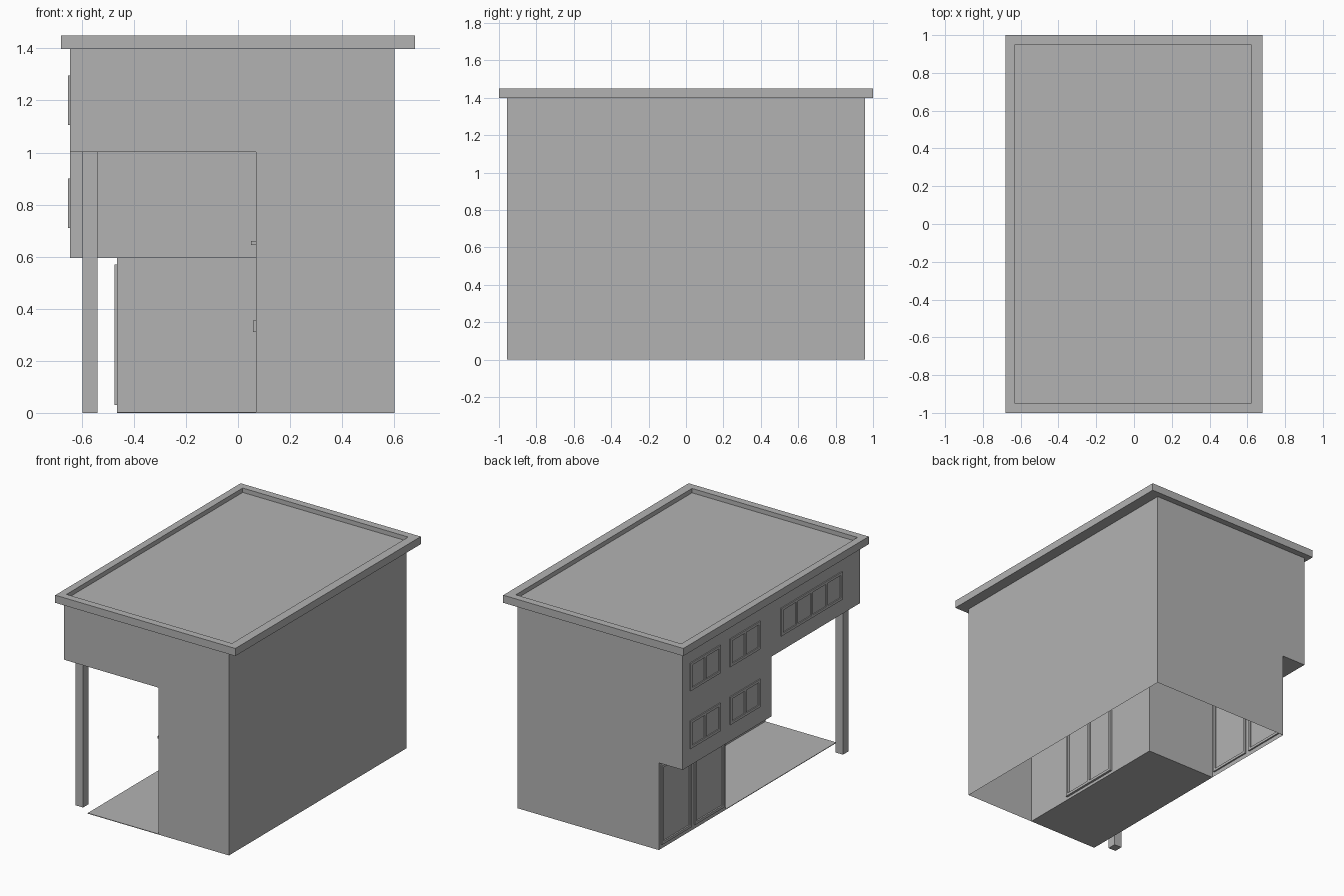
import bpy, bmesh
from mathutils import Matrix

if "Cube" in bpy.data.objects:
    bpy.data.objects.remove(bpy.data.objects["Cube"])

grey = bpy.data.materials.new("mid_grey")
grey.diffuse_color = (.45, .45, .45, 1)
grey.use_nodes = True
grey.node_tree.nodes["Principled BSDF"].inputs["Base Color"].default_value = grey.diffuse_color


def finish(bm, name):
    bmesh.ops.recalc_face_normals(bm, faces=bm.faces)
    me = bpy.data.meshes.new(name)
    bm.to_mesh(me)
    bm.free()
    me.materials.append(grey)
    ob = bpy.data.objects.new(name, me)
    bpy.context.collection.objects.link(ob)
    return ob


def add_box(bm, x0, x1, y0, y1, z0, z1):
    m = (Matrix.Translation(((x0 + x1) / 2, (y0 + y1) / 2, (z0 + z1) / 2))
         @ Matrix.Diagonal((x1 - x0, y1 - y0, z1 - z0, 1)))
    return bmesh.ops.create_cube(bm, size=1, matrix=m)["verts"]


def box(name, *ext):
    bm = bmesh.new()
    add_box(bm, *ext)
    return finish(bm, name)


def window(name, x0, x1, y0, y1, z0, z1, panes, t=0.018):
    """Frame on a wall facing x: sill, head and panes+1 posts."""
    bm = bmesh.new()
    add_box(bm, x0, x1, y0, y1, z0, z0 + t)
    add_box(bm, x0, x1, y0, y1, z1 - t, z1)
    for i in range(panes + 1):
        y = y0 + (y1 - y0 - t) * i / panes
        add_box(bm, x0, x1, y, y + t, z0 + t, z1 - t)
    return finish(bm, name)


# Building shell: outer faces of stacked storeys, open below and under the roof
xs, ys, zs = [-.645, -.465, .07, .602], [-.957, 0, .24, .957], [0, .595, 1.003, 1.4]


def solid(c):
    i, j, k = c
    if min(c) < 0 or max(c) > 2:
        return False
    if i == 2 or k == 2:
        return True
    return j >= 1 if k == 1 else (i == 1 and j == 2)


bm = bmesh.new()
grid = (xs, ys, zs)
for i in range(3):
    for j in range(3):
        for k in range(3):
            if not solid((i, j, k)):
                continue
            for a in range(3):
                for s in (0, 1):
                    n = [i, j, k]
                    n[a] += 1 if s else -1
                    # the z = 0 and z = 1.4 planes stay open
                    if n[2] < 0 or n[2] > 2 or solid(n):
                        continue
                    quad = []
                    for u, v in ((0, 0), (1, 0), (1, 1), (0, 1)):
                        p = [i, j, k]
                        p[a] += s
                        p[(a + 1) % 3] += u
                        p[(a + 2) % 3] += v
                        quad.append(bm.verts.new([grid[d][p[d]] for d in range(3)]))
                    bm.faces.new(quad if s else quad[::-1])
bmesh.ops.remove_doubles(bm, verts=bm.verts, dist=1e-4)
bmesh.ops.dissolve_limit(bm, angle_limit=0.01, verts=bm.verts, edges=bm.edges)
finish(bm, "building_walls")

# Roof slab with a sunken deck inside a parapet rim
bm = bmesh.new()
rings = []
for x0, x1, y, z in ((-.63, .62, .95, 1.42), (-.63, .62, .95, 1.45),
                     (-.68, .68, 1, 1.45), (-.68, .68, 1, 1.398)):
    rings.append([bm.verts.new(p) for p in
                  ((x0, -y, z), (x1, -y, z), (x1, y, z), (x0, y, z))])
for a, b in zip(rings, rings[1:]):
    for i in range(4):
        bm.faces.new((a[i], a[i - 1], b[i - 1], b[i]))
bm.faces.new(rings[0])
bm.faces.new(rings[-1][::-1])
finish(bm, "roof")

# Porch floor and corner pillar
box("porch_floor", -.465, .07, -.957, .24, 0, .004)
box("porch_pillar", -.597, -.54, -.9, -.84, 0, 1.003)

# Upper and middle storey windows on the left wall
for y0, y1, n in ((.555, .88, 2), (.125, .45, 2), (-.76, -.10, 4)):
    window("upper_window", -.652, -.644, y0, y1, 1.105, 1.295, n)
    if n == 2:
        window("middle_window", -.652, -.644, y0, y1, .71, .90, n)

# Ground floor display windows
for y0, y1 in ((.26, .58), (.615, .935)):
    window("display_window", -.475, -.455, y0, y1, .03, .57, 1)

# Porch entrance: double door, handles and ledge above
window("double_door", .07, .085, -.59, -.14, .02, .58, 2)
for y in (-.40, -.345):
    box("door_handle", .057, .07, y, y + .012, .31, .355)
box("door_ledge", .05, .07, -.94, -.01, .645, .66)
